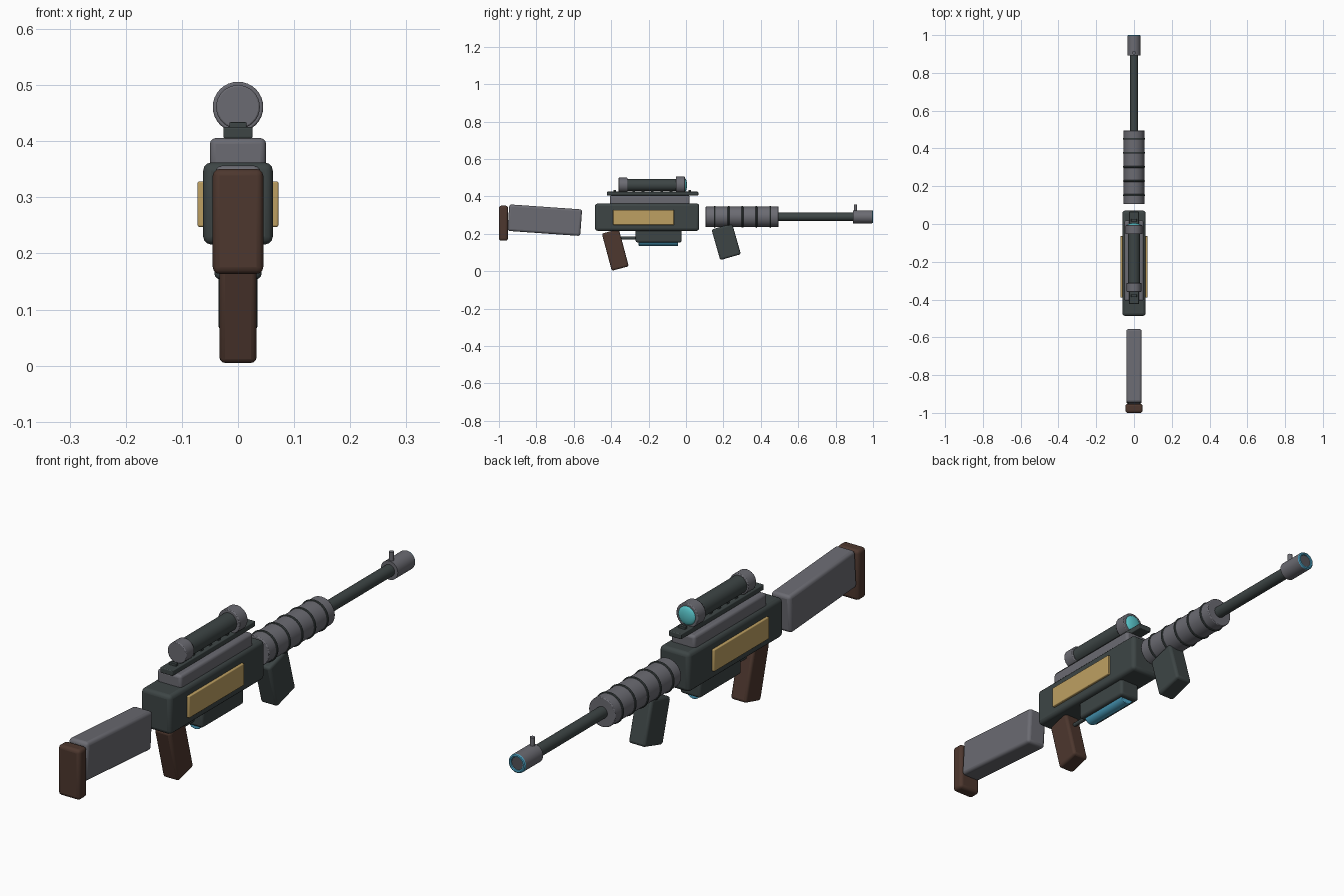
import bpy, math
from mathutils import Vector

cube = bpy.data.objects.get("Cube")
if cube:
    bpy.data.objects.remove(cube, do_unlink=True)


def srgb(r, g, b):
    return tuple((c / 255 / 12.92) if c < 11 else ((c / 255 + 0.055) / 1.055) ** 2.4
                 for c in (r, g, b)) + (1.0,)


def material(name, rgb):
    m = bpy.data.materials.new(name)
    m.use_nodes = True
    m.diffuse_color = srgb(*rgb)
    m.node_tree.nodes["Principled BSDF"].inputs["Base Color"].default_value = srgb(*rgb)
    return m


GRAY = material("steel gray", (107, 107, 114))
DARK = material("dark gunmetal", (61, 69, 69))
BROWN = material("dark brown", (77, 55, 46))
GOLD = material("brass", (190, 160, 98))
BLUE = material("glow blue", (78, 165, 198))
LENS = material("lens cyan", (88, 195, 200))
BORE = material("bore gray", (84, 84, 90))


def finish(name, mat):
    ob = bpy.context.object
    ob.name = name
    ob.data.materials.append(mat)
    bpy.ops.object.shade_smooth_by_angle(angle=math.radians(35))
    return ob


def box(name, mat, center, size, tilt=0, bevel=0.01):
    """Rounded box; tilt in degrees about the x axis."""
    bpy.ops.mesh.primitive_cube_add(size=1, location=center)
    ob = bpy.context.object
    ob.scale = size
    bpy.ops.object.transform_apply(location=False, rotation=False, scale=True)
    finish(name, mat)
    ob.rotation_euler.x = math.radians(tilt)
    if bevel:
        mod = ob.modifiers.new("rounded edges", "BEVEL")
        mod.width, mod.segments = bevel, 3
    return ob


def rod(name, mat, y0, y1, z, radius, bevel=0.0, sides=32):
    """Cylinder along y."""
    bpy.ops.mesh.primitive_cylinder_add(vertices=sides, radius=radius, depth=y1 - y0,
                                        location=(0, (y0 + y1) / 2, z),
                                        rotation=(math.pi / 2, 0, 0))
    ob = finish(name, mat)
    if bevel:
        mod = ob.modifiers.new("rounded edges", "BEVEL")
        mod.width, mod.segments, mod.limit_method = bevel, 2, "ANGLE"
    return ob


def ring(name, mat, y, z, major, minor):
    bpy.ops.mesh.primitive_torus_add(major_radius=major, minor_radius=minor,
                                     major_segments=32, minor_segments=8,
                                     location=(0, y, z), rotation=(math.pi / 2, 0, 0))
    return finish(name, mat)


# Stock and butt pad
box("stock", GRAY, (0, -0.755, 0.273), (0.08, 0.39, 0.142), -4, 0.012)
box("butt_pad", BROWN, (0, -0.976, 0.257), (0.09, 0.048, 0.187), 0, 0.012)

# Receiver with top cover and brass side plates
box("receiver", DARK, (0, -0.208, 0.289), (0.124, 0.557, 0.146), 0, 0.014)
box("top_cover", GRAY, (0, -0.194, 0.378), (0.1, 0.427, 0.055), 0, 0.01)
for side, label in ((1, "left"), (-1, "right")):
    box(label + "_side_plate", GOLD, (side * 0.064, -0.227, 0.288),
        (0.016, 0.325, 0.081), 0, 0.003)

# Sight rail with cross teeth
box("rail", DARK, (0, -0.179, 0.415), (0.052, 0.489, 0.02), 0, 0.003)
for i in range(9):
    box(f"rail_tooth_{i + 1}", DARK, (0, -0.38 + i * 0.05, 0.428), (0.03, 0.014, 0.012), 0, 0.002)

# Scope
SCOPE_Z = 0.461
rod("scope_tube", DARK, -0.33, -0.03, SCOPE_Z, 0.033)
rod("scope_eyepiece", GRAY, -0.36, -0.312, SCOPE_Z, 0.039, 0.003)
rod("scope_objective", GRAY, -0.054, -0.006, SCOPE_Z, 0.045, 0.003)
bpy.ops.mesh.primitive_uv_sphere_add(segments=32, ring_count=16, radius=0.035,
                                     location=(0, -0.007, SCOPE_Z))
bpy.context.object.scale.y = 0.35
finish("scope_lens", LENS)

# Power cell housing, glowing cell and trigger
box("cell_housing", DARK, (0, -0.146, 0.19), (0.084, 0.246, 0.072), 0, 0.01)
rod("glow_cell", BLUE, -0.253, -0.042, 0.165, 0.029, 0.002)
rod("trigger_bar", DARK, -0.37, -0.26, 0.177, 0.008, sides=12)

# Grips
box("rear_grip", BROWN, (0, -0.378, 0.114), (0.066, 0.094, 0.206), 15, 0.01)
box("front_grip", DARK, (0, 0.215, 0.157), (0.07, 0.115, 0.17), 16, 0.01)

# Handguard with bands
BARREL_Z = 0.291
rod("handguard", GRAY, 0.105, 0.495, BARREL_Z, 0.055, 0.003)
for i in range(5):
    ring(f"handguard_band_{i + 1}", DARK, 0.153 + i * 0.0745, BARREL_Z, 0.054, 0.005)

# Barrel, muzzle and front sight
rod("barrel", DARK, 0.48, 0.91, BARREL_Z, 0.022)
rod("muzzle", GRAY, 0.893, 0.994, BARREL_Z, 0.035)
ring("muzzle_glow", BLUE, 0.994, BARREL_Z, 0.029, 0.006)
rod("muzzle_bore", BORE, 0.99, 0.995, BARREL_Z, 0.024)
bpy.ops.mesh.primitive_cylinder_add(vertices=16, radius=0.009, depth=0.045,
                                    location=(0, 0.906, 0.334))
finish("front_sight", GRAY)
